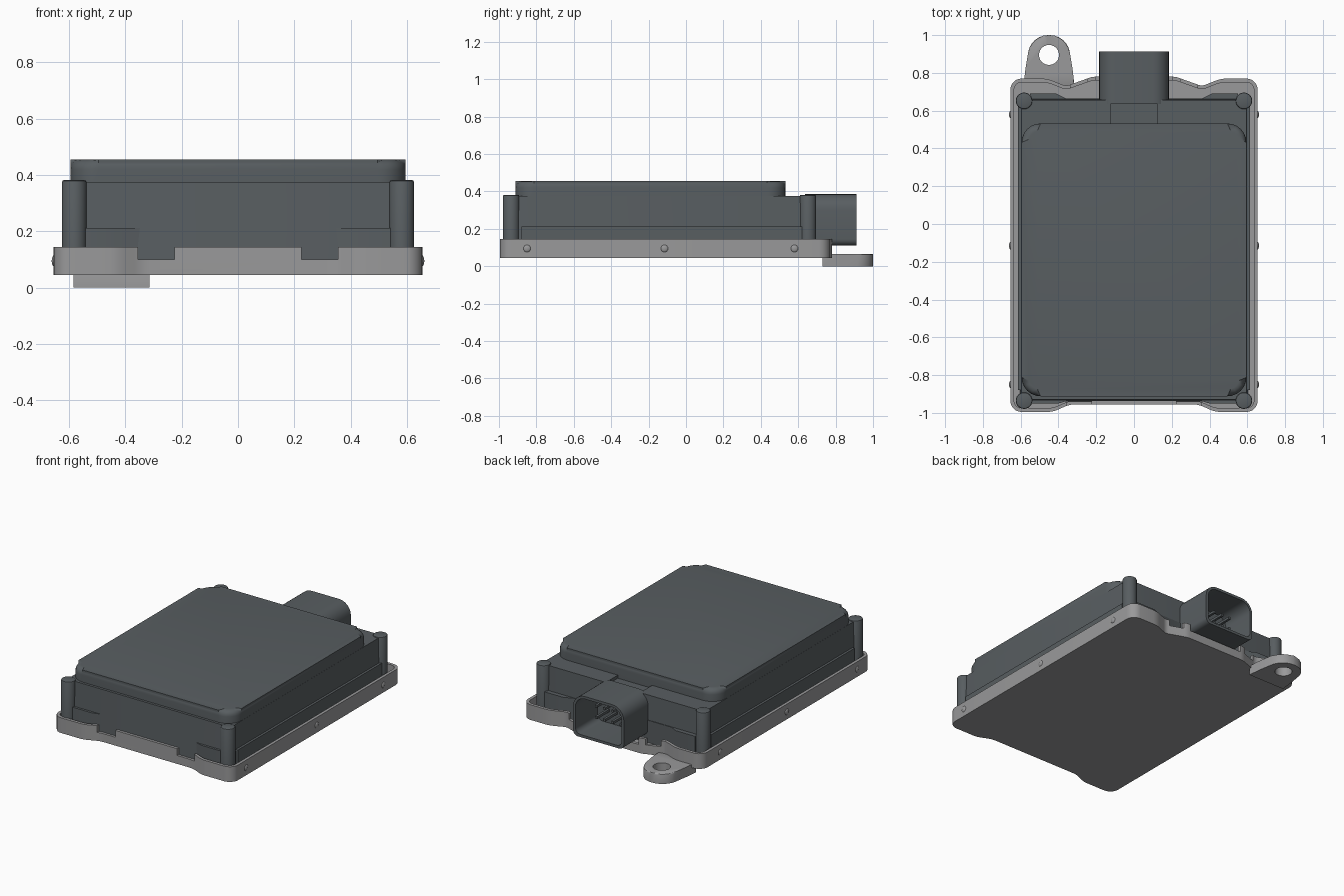
import bpy, bmesh, math
from mathutils import Vector

cube = bpy.data.objects.get("Cube")
if cube:
    bpy.data.objects.remove(cube, do_unlink=True)


def material(name, colour):
    m = bpy.data.materials.new(name)
    m.use_nodes = True
    m.diffuse_color = colour
    bsdf = m.node_tree.nodes["Principled BSDF"]
    bsdf.inputs["Base Color"].default_value = colour
    bsdf.inputs["Roughness"].default_value = 0.6
    return m


DARK = material("dark slate plastic", (0.098, 0.112, 0.12, 1))
GREY = material("cast grey metal", (0.32, 0.32, 0.325, 1))


def fillet(points, steps=6):
    """Round each (x, y, radius) corner of a closed outline."""
    out = []
    for i, (x, y, r) in enumerate(points):
        p = Vector((x, y))
        if not r:
            out.append(p)
            continue
        a = (Vector(points[i - 1][:2]) - p).normalized()
        b = (Vector(points[(i + 1) % len(points)][:2]) - p).normalized()
        w = math.sqrt((1 - a.dot(b)) / 2)
        for k in range(steps + 1):
            t = k / steps
            c0, c1, c2 = (1 - t) ** 2, 2 * w * t * (1 - t), t * t
            out.append((c0 * (p + a * r) + c1 * p + c2 * (p + b * r)) / (c0 + c1 + c2))
    return out


def rect(x0, x1, y0, y1, r=0.0):
    return [(x0, y0, r), (x1, y0, r), (x1, y1, r), (x0, y1, r)]


def mirrored(half):
    """Complete a right-hand outline (front to back) across x = 0."""
    return half + [(-x, y, r) for x, y, r in reversed(half)]


def prism(name, points, lo, hi, mat, axis="z", top_bevel=0.0, draft=0.0, segments=4):
    bm = bmesh.new()
    outline = fillet(points)

    def place(p, h):
        return (p.x, p.y, h) if axis == "z" else (p.x, h, p.y)

    base = [bm.verts.new(place(p, lo)) for p in outline]
    top = [bm.verts.new(place(p * (1 - draft), hi)) for p in outline]
    bm.faces.new(base)
    cap = bm.faces.new(top)
    for i in range(len(base)):
        j = (i + 1) % len(base)
        bm.faces.new((base[i], base[j], top[j], top[i]))
    if top_bevel:
        bmesh.ops.bevel(bm, geom=list(cap.edges), offset=top_bevel,
                        segments=segments, profile=0.5, affect="EDGES")
    bmesh.ops.recalc_face_normals(bm, faces=bm.faces)
    mesh = bpy.data.meshes.new(name)
    bm.to_mesh(mesh)
    bm.free()
    ob = bpy.data.objects.new(name, mesh)
    bpy.context.collection.objects.link(ob)
    mesh.materials.append(mat)
    return ob


def select(ob):
    bpy.ops.object.select_all(action="DESELECT")
    ob.select_set(True)
    bpy.context.view_layer.objects.active = ob


def cut(ob, cutter):
    mod = ob.modifiers.new("cut", "BOOLEAN")
    mod.operation, mod.solver, mod.object = "DIFFERENCE", "EXACT", cutter
    select(ob)
    bpy.ops.object.modifier_apply(modifier=mod.name)
    bpy.data.objects.remove(cutter, do_unlink=True)


def circle(x, y, r, n=24):
    return [(x + r * math.cos(math.tau * k / n), y + r * math.sin(math.tau * k / n), 0)
            for k in range(n)]


# Base tray: stepped outline, hollowed, with gaps in the end walls
def tray_outline(d):
    x, r = 0.655 - d, 0.06 - d
    return mirrored([(0.34, -0.955 + d, 0.03), (0.43, -0.995 + d, 0.03),
                     (x, -0.995 + d, r), (x, 0.77 - d, r), (0.46, 0.77 - d, 0.03),
                     (0.36, 0.73 - d, 0.02), (0.22, 0.78 - d, 0.02)])


tray = prism("base_tray", tray_outline(0), 0.045, 0.145, GREY)
cut(tray, prism("tray_hollow", tray_outline(0.02), 0.065, 0.3, GREY))
for x in (-0.29, 0.29):
    cut(tray, prism("front_gap", rect(x - 0.065, x + 0.065, -1.1, -0.9), 0.1, 0.3, GREY))
    cut(tray, prism("rear_gap", rect(x - 0.045, x + 0.045, 0.69, 0.9), 0.105, 0.3, GREY))
cut(tray, prism("connector_gap", rect(-0.2, 0.2, 0.7, 0.9), 0.1, 0.3, GREY))

# Mounting lug with a bolt hole
lug = prism("mounting_lug", [(-0.585, 0.73, 0), (-0.315, 0.73, 0), (-0.325, 0.82, 0.03),
                             (-0.355, 1.0, 0.09), (-0.545, 1.0, 0.09), (-0.575, 0.82, 0.03)],
            0, 0.065, GREY, top_bevel=0.008, segments=2)
cut(lug, prism("bolt_hole", circle(-0.45, 0.895, 0.053), -0.1, 0.2, GREY))

# Side rivets
for side in (-1, 1):
    for i, y in enumerate((-0.85, -0.115, 0.58)):
        bpy.ops.mesh.primitive_uv_sphere_add(segments=16, ring_count=8, radius=0.02,
                                             location=(side * 0.653, y, 0.095))
        rivet = bpy.context.object
        rivet.name = f"side_rivet_{'left' if side > 0 else 'right'}_{i + 1}"
        rivet.scale.x = 0.45
        rivet.data.materials.append(GREY)

# Lower skirt of the housing
prism("housing_skirt", mirrored([(0.34, -0.932, 0), (0.40, -0.95, 0), (0.55, -0.95, 0),
                                 (0.55, -0.88, 0), (0.615, -0.88, 0), (0.615, 0.62, 0),
                                 (0.55, 0.62, 0), (0.55, 0.69, 0), (0.41, 0.69, 0),
                                 (0.36, 0.665, 0)]), 0.06, 0.212, DARK)

# Housing walls, with a shallow recess behind the lid
housing = prism("housing", rect(-0.603, 0.603, -0.94, 0.665, 0.03), 0.06, 0.375, DARK, draft=0.012)
cut(housing, prism("latch_recess", rect(-0.125, 0.125, 0.5, 0.635), 0.355, 0.5, DARK))

# Corner posts
for sx, side in ((-1, "right"), (1, "left")):
    for y, end in ((-0.935, "front"), (0.652, "back")):
        prism(f"corner_post_{end}_{side}", circle(sx * 0.582, y, 0.044), 0.06, 0.382,
              DARK, top_bevel=0.008, segments=2)

# Domed lid
prism("lid", rect(-0.595, 0.595, -0.912, 0.532, 0.1), 0.35, 0.455, DARK, top_bevel=0.035)


# Connector shroud, hollow and open to the back
def shroud(d):
    x = 0.185 - d
    return [(-x, 0.11 + d, 0.035), (x, 0.11 + d, 0.035),
            (x, 0.386 - d, 0.085 - d), (-x, 0.386 - d, 0.085 - d)]


connector = prism("connector_shroud", shroud(0), 0.635, 0.912, DARK, axis="y")
cut(connector, prism("socket", shroud(0.017), 0.68, 1.1, DARK, axis="y"))
for row, z in enumerate((0.21, 0.285)):
    for col in range(4):
        x = -0.09 + 0.06 * col
        prism(f"contact_pin_{row + 1}_{col + 1}", rect(x - 0.008, x + 0.008, z - 0.008, z + 0.008),
              0.66, 0.81, DARK, axis="y")

# Smooth the curved surfaces, keep hard edges
for ob in list(bpy.context.collection.objects):
    if ob.type == "MESH" and ob.data.materials and ob.data.materials[0] in (DARK, GREY):
        select(ob)
        bpy.ops.object.shade_smooth_by_angle(angle=math.radians(32))
